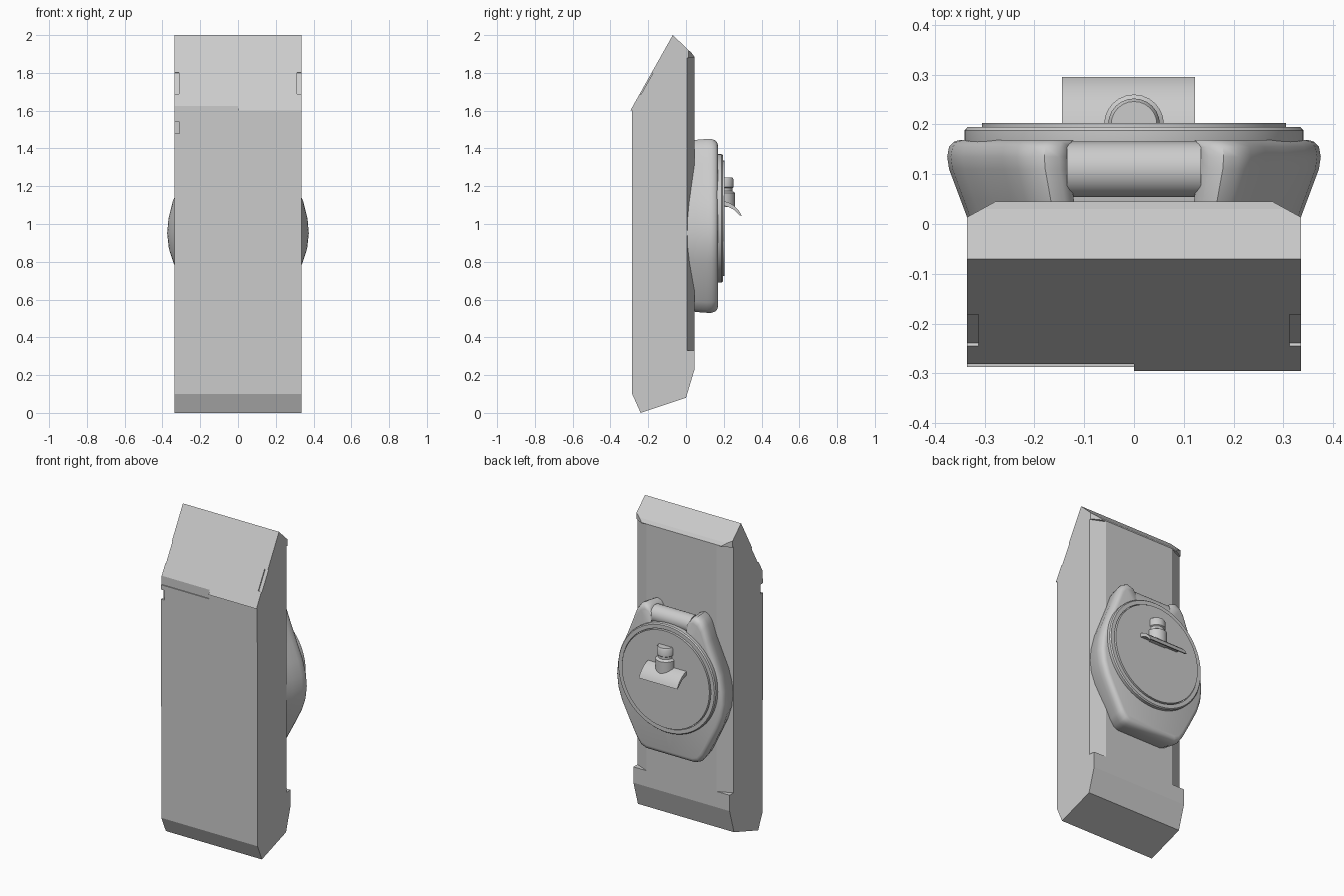
import bpy, bmesh, math
from mathutils import Matrix, Vector

if "Cube" in bpy.data.objects:
    bpy.data.objects.remove(bpy.data.objects["Cube"])


def finish(name, bm, smooth=None):
    bmesh.ops.recalc_face_normals(bm, faces=bm.faces)
    me = bpy.data.meshes.new(name)
    bm.to_mesh(me)
    bm.free()
    ob = bpy.data.objects.new(name, me)
    bpy.context.collection.objects.link(ob)
    if smooth:
        bpy.ops.object.select_all(action='DESELECT')
        ob.select_set(True)
        bpy.context.view_layer.objects.active = ob
        bpy.ops.object.shade_smooth_by_angle(angle=math.radians(smooth))
    return ob


def loft(name, rings, smooth=None, caps=True):
    """Skin closed rings of 3D points in order, capping both ends."""
    bm = bmesh.new()
    vs = [[bm.verts.new(p) for p in r] for r in rings]
    n = len(vs[0])
    for a, b in zip(vs, vs[1:]):
        for i in range(n):
            j = (i + 1) % n
            bm.faces.new((a[i], a[j], b[j], b[i]))
    if caps:
        bm.faces.new(vs[0])
        bm.faces.new(vs[-1])
    return finish(name, bm, smooth)


def prism_x(name, yz, x0, x1, smooth=None):
    return loft(name, [[(x, y, z) for y, z in yz] for x in (x0, x1)], smooth)


def lathe(name, prof, centre, axis, n=64, smooth=35):
    """Revolve (radius, height) pairs about the y, x or z axis."""
    rings = []
    for r, h in prof:
        ring = []
        for i in range(n):
            t = 2 * math.pi * i / n
            c, s = r * math.cos(t), r * math.sin(t)
            p = {'y': (c, h, s), 'x': (h, c, s), 'z': (c, s, h)}[axis]
            ring.append(Vector(p) + Vector(centre))
        rings.append(ring)
    return loft(name, rings, smooth)


def cut(target, cutter):
    cutter.hide_render = True
    m = target.modifiers.new("cut", 'BOOLEAN')
    m.operation = 'DIFFERENCE'
    m.solver = 'EXACT'
    m.object = cutter
    bpy.context.view_layer.objects.active = target
    bpy.ops.object.modifier_apply(modifier=m.name)
    bpy.data.objects.remove(cutter)


def box(name, centre, size, tilt=0):
    bm = bmesh.new()
    bmesh.ops.create_cube(bm, size=1, matrix=Matrix.Translation(centre)
                          @ Matrix.Rotation(tilt, 4, 'X') @ Matrix.Diagonal((*size, 1)))
    return finish(name, bm)


# main block with slanted top and angled foot
block = prism_x("main_block", [(-0.295, 1.6), (-0.07, 2.0), (0.03, 1.905), (0.045, 1.885),
                               (0.045, 0.23), (0.0, 0.08), (-0.24, 0.0), (-0.285, 0.1),
                               (-0.287, 1.6)], -0.335, 0.335)

# chamfered rear corners (stopping above the foot), and slots beside the slanted face
for s in (-1, 1):
    long_tri = [(s * 0.20, 0.065), (s * 0.40, -0.024), (s * 0.40, 0.065)]
    cap_tri = [(s * 0.24, 0.066), (s * 0.40, -0.022), (s * 0.40, 0.066)]
    for tri, z0, z1 in ((long_tri, 0.33, 1.88), (cap_tri, 1.87, 2.1)):
        cut(block, loft("chamfer_cutter", [[(x, y, z) for x, y in tri] for z in (z0, z1)]))
    cut(block, box("slot_cutter", (s * 0.335, -0.212, 1.745), (0.045, 0.012, 0.13),
                   -math.atan(0.225 / 0.4)))

# stepped front lip and the edge notch
cut(block, box("lip_cutter", (-0.2, -0.305, 1.6), (0.4, 0.048, 0.06)))
cut(block, box("notch_cutter", (-0.335, -0.29, 1.51), (0.05, 0.05, 0.06)))

# rounded case with two lugs: half outline mirrored, lofted through depth
half = [(0.0, 0.53), (0.17, 0.53), (0.205, 0.545), (0.235, 0.585), (0.29, 0.69), (0.34, 0.79),
        (0.366, 0.87), (0.375, 0.95), (0.368, 1.03), (0.345, 1.12), (0.305, 1.22),
        (0.265, 1.32), (0.235, 1.40), (0.21, 1.435), (0.18, 1.45), (0.15, 1.44),
        (0.13, 1.41), (0.13, 1.33), (0.0, 1.33)]
outline = half + [(-x, z) for x, z in half[-2:0:-1]]
layers = [(0.0, 0.88, 0.95), (0.05, 0.93, 0.99), (0.11, 0.99, 1.0), (0.135, 1.0, 1.0),
          (0.155, 0.99, 0.985), (0.165, 0.965, 0.96), (0.169, 0.93, 0.93)]
loft("case", [[(x * sx, y, 0.97 + (z - 0.97) * sz) for x, z in outline]
              for y, sx, sz in layers], smooth=40)

# bar between the lugs
lathe("lug_bar", [(0.056, -0.135), (0.056, 0.135)], (0, 0.11, 1.378), 'x', 32)

# bezel ring and raised disc
lathe("bezel_ring", [(0.335, 0.13), (0.34, 0.14), (0.34, 0.188), (0.334, 0.195),
                     (0.31, 0.195), (0.31, 0.18)], (0, 0, 1.03), 'y')
lathe("disc_plate", [(0.305, 0.15), (0.305, 0.203)], (0, 0, 1.03), 'y')

# stepped post on the disc
lathe("post", [(0.06, 1.09), (0.06, 1.165), (0.045, 1.175), (0.045, 1.19), (0.052, 1.195),
               (0.052, 1.235), (0.046, 1.245)], (0.0, 0.2, 0), 'z', 24)

# curved tab under the post
arc = [(0.195, 1.122), (0.225, 1.114), (0.25, 1.1), (0.272, 1.08), (0.287, 1.06), (0.295, 1.042)]
inner = [(0.283, 1.046), (0.268, 1.062), (0.25, 1.078), (0.225, 1.09), (0.195, 1.098)]
prism_x("curved_tab", arc + inner, -0.145, 0.122, 35)
